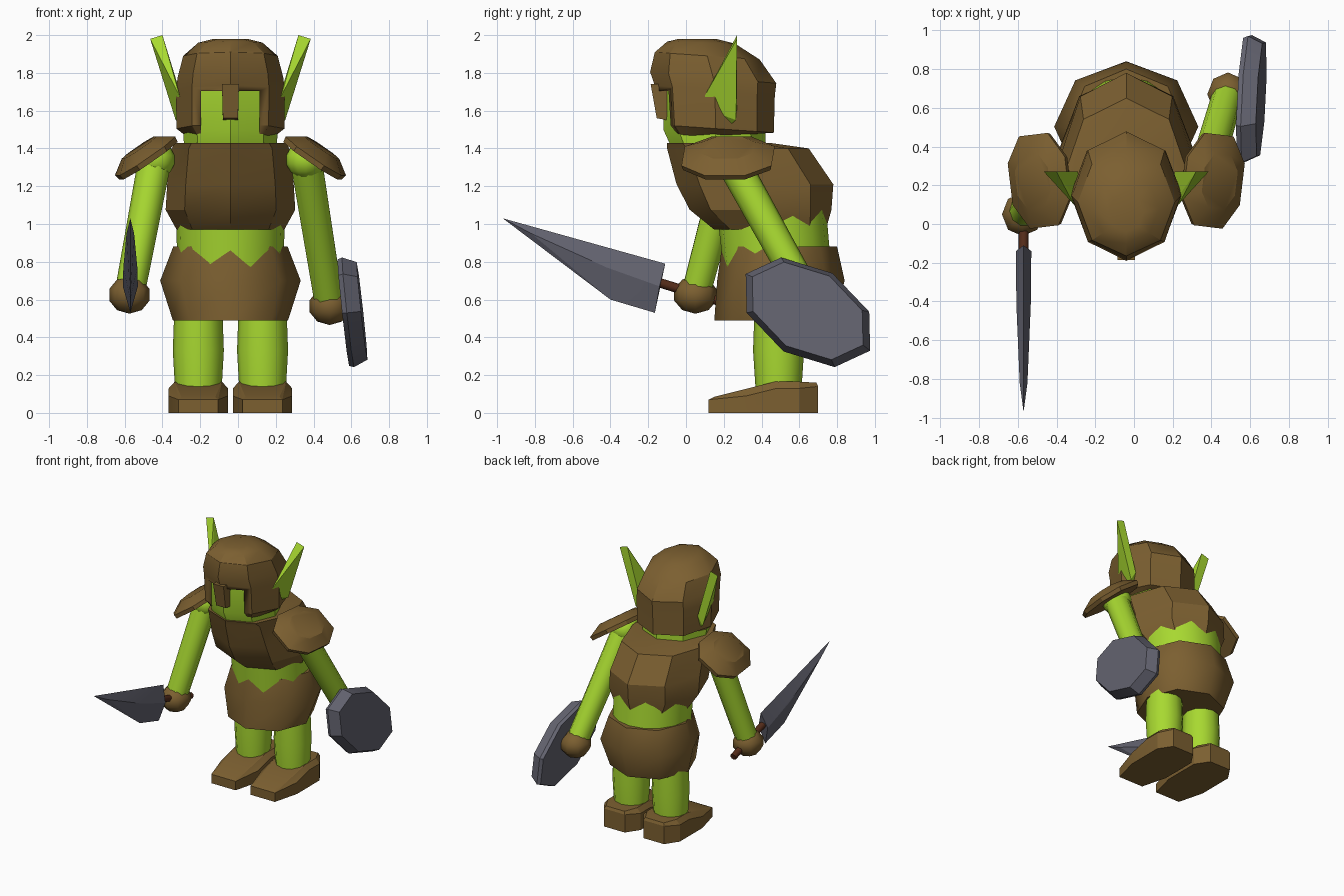
import bpy, bmesh, math
from mathutils import Vector, Matrix

cube = bpy.data.objects.get("Cube")
if cube:
    bpy.data.objects.remove(cube)

MID = -0.04  # body centre line in x


def material(name, rgb):
    m = bpy.data.materials.new(name)
    m.use_nodes = True
    m.diffuse_color = (*rgb, 1)
    m.node_tree.nodes["Principled BSDF"].inputs["Base Color"].default_value = (*rgb, 1)
    return m


green = material("green_skin", (0.39, 0.69, 0.03))
brown = material("brown_leather", (0.2, 0.115, 0.03))
steel = material("grey_steel", (0.125, 0.125, 0.16))
wood = material("dark_wood", (0.09, 0.025, 0.01))


def finish(name, bm, mat, angle=30):
    bmesh.ops.recalc_face_normals(bm, faces=bm.faces[:])
    me = bpy.data.meshes.new(name)
    bm.to_mesh(me)
    bm.free()
    me.materials.append(mat)
    ob = bpy.data.objects.new(name, me)
    bpy.context.collection.objects.link(ob)
    bpy.ops.object.select_all(action='DESELECT')
    ob.select_set(True)
    bpy.context.view_layer.objects.active = ob
    bpy.ops.object.shade_smooth_by_angle(angle=math.radians(angle))
    return ob


def skin(name, loops, mat, angle=30):
    """Bridge closed point loops and cap both ends."""
    bm = bmesh.new()
    rows = [[bm.verts.new(p) for p in loop] for loop in loops]
    n = len(rows[0])
    for a, b in zip(rows, rows[1:]):
        for i in range(n):
            j = (i + 1) % n
            bm.faces.new((a[i], a[j], b[j], b[i]))
    bm.faces.new(rows[0])
    bm.faces.new(rows[-1])
    return finish(name, bm, mat, angle)


def oval(c, u, v, n=8):
    """Loop of points around c with half axes u and v."""
    c, u, v = Vector(c), Vector(u), Vector(v)
    return [c + u * math.cos(t) + v * math.sin(t)
            for t in (2 * math.pi * i / n for i in range(n))]


def lathe(name, rings, mat, x=MID, n=8, angle=30):
    """Rings of (z, front y, back y, half width, z rise per unit y)."""
    loops = []
    for z, y0, y1, rx, tilt in rings:
        ry = (y1 - y0) / 2
        loops.append(oval((x, (y0 + y1) / 2, z), (rx, 0, 0), (0, ry, ry * tilt), n))
    return skin(name, loops, mat, angle)


def hull(name, pts, mat, angle=15):
    bm = bmesh.new()
    for p in pts:
        bm.verts.new(p)
    bmesh.ops.convex_hull(bm, input=bm.verts[:])
    bmesh.ops.dissolve_limit(bm, angle_limit=0.02, verts=bm.verts[:], edges=bm.edges[:])
    return finish(name, bm, mat, angle)


def limb(name, a, b, r0, r1, mat, n=10):
    a, b = Vector(a), Vector(b)
    q = (b - a).to_track_quat('Z', 'Y')
    u, v = q @ Vector((1, 0, 0)), q @ Vector((0, 1, 0))
    return skin(name, [oval(a, u * r0, v * r0, n), oval(b, u * r1, v * r1, n)], mat, 50)


def ball(name, c, size, mat, seg, angle):
    bm = bmesh.new()
    bmesh.ops.create_uvsphere(bm, u_segments=seg, v_segments=seg // 2 + 1, radius=1,
                              matrix=Matrix.Translation(c) @ Matrix.Diagonal((*size, 1)))
    return finish(name, bm, mat, angle)


# Body and clothes
lathe("belly", [(0.75, 0.2, 0.77, 0.28, 0), (1.1, 0.16, 0.74, 0.29, 0)], green, n=16, angle=50)
lathe("skirt", [(0.49, 0.15, 0.78, 0.305, 0), (0.7, 0.165, 0.84, 0.372, 0),
                (0.88, 0.19, 0.8, 0.303, 0)], brown, angle=50)
lathe("chest_armour", [(0.97, 0.15, 0.74, 0.285, 0), (1.075, 0.02, 0.77, 0.343, 0),
                       (1.21, -0.05, 0.78, 0.335, 0), (1.4, -0.1, 0.65, 0.312, 0),
                       (1.43, -0.1, 0.44, 0.29, 0)], brown)

# Head and helmet
lathe("head", [(1.39, -0.07, 0.42, 0.245, 0), (1.5, -0.12, 0.42, 0.25, 0),
               (1.75, -0.12, 0.42, 0.25, 0)], green)
helmet = lathe("helmet", [(1.465, -0.09, 0.42, 0.235, 0.06), (1.505, -0.15, 0.465, 0.286, -0.07),
                          (1.705, -0.165, 0.47, 0.288, -0.09), (1.775, -0.19, 0.478, 0.28, -0.09),
                          (1.89, -0.165, 0.39, 0.25, -0.07), (1.96, -0.1, 0.26, 0.17, -0.03),
                          (1.98, -0.04, 0.16, 0.09, 0)], brown)
bm = bmesh.new()
bmesh.ops.create_cube(bm, size=1, matrix=Matrix.Translation((MID, -0.23, 1.5))
                      @ Matrix.Diagonal((0.31, 0.4, 0.41, 1)))
cutter = finish("face_cutter", bm, brown)
cutter.hide_render = True
cut = helmet.modifiers.new("face_opening", 'BOOLEAN')
cut.object = cutter
cut.operation = 'DIFFERENCE'
cut.solver = 'EXACT'
bpy.context.view_layer.objects.active = helmet
bpy.ops.object.modifier_apply(modifier=cut.name)
bpy.data.objects.remove(cutter)
hull("nose_guard", [(MID + s * w, y, z) for s in (-1, 1) for w, y, z in
                    ((0.04, -0.155, 1.56), (0.04, -0.1, 1.55),
                     (0.045, -0.187, 1.74), (0.045, -0.1, 1.74))], brown)

# Paired parts: s is +1 on the model's left
for s, side in ((1, "left"), (-1, "right")):
    # Ear
    ear = [(0.24, 0.1, 1.61), (0.27, 0.1, 1.68), (0.25, 0.24, 1.53), (0.29, 0.265, 1.55),
           (0.25, 0.27, 1.62), (0.36, 0.27, 2.0), (0.425, 0.27, 1.98)]
    hull(side + "_ear", [(MID + s * x, y, z) for x, y, z in ear], green)

    # Leg and shoe
    x = MID + s * 0.17
    lathe(side + "_leg", [(0.1, 0.37, 0.61, 0.122, 0), (0.33, 0.355, 0.625, 0.135, 0),
                          (0.75, 0.37, 0.61, 0.12, 0)], green, x=x, n=12, angle=50)
    shoe = [(0.12, 0.105, 0.07), (0.15, 0.09, 0.085), (0.32, 0.157, 0.09), (0.47, 0.125, 0.165),
            (0.48, 0.157, 0.13), (0.6, 0.157, 0.13), (0.6, 0.125, 0.165),
            (0.69, 0.08, 0.16), (0.7, 0.09, 0.14)]
    hull(side + "_shoe", [(x + t * w, y, h) for y, w, z in shoe
                          for t in (-1, 1) for h in (0, z)], brown)

    # Shoulder joint and shoulder plate
    shoulder = Vector((MID + s * 0.4, 0.24, 1.34))
    ball(side + "_shoulder", shoulder, (0.107, 0.107, 0.1), green, 12, 50)
    out = Vector((s * 0.82, -0.1, -0.57)).normalized()
    along = Vector((s * 0.12, 1, 0)).normalized()
    up = out.cross(along) * s
    c = Vector((MID + s * 0.435, 0.225, 1.335))
    loops = []
    for h, k in ((0, 0.97), (0.03, 1.0), (0.085, 0.58)):
        loops.append([c + up * h + out * (k * 0.18 * a) + along * (k * 0.24 * b) for a, b in
                      ((1, -0.45), (1, 0.45), (0.5, 1), (-0.5, 1),
                       (-1, 0.45), (-1, -0.45), (-0.5, -1), (0.5, -1))])
    skin(side + "_shoulder_plate", loops, brown)

    # Arm and glove
    hand = Vector((0.485, 0.67, 0.565)) if s > 0 else Vector((-0.575, 0.05, 0.625))
    limb(side + "_arm", shoulder, shoulder.lerp(hand, 0.95), 0.088, 0.08, green)
    ball(side + "_glove", hand, (0.112, 0.118, 0.1), brown, 8, 40)

# Sword: flat blade with a raised ridge on both sides
sx = -0.57
limb("sword_handle", (sx, -0.16, 0.695), (sx, 0.23, 0.575), 0.025, 0.025, wood, 8)
edge = [(-0.97, 1.03), (-0.11, 0.79), (-0.165, 0.53), (-0.4, 0.6)]
ridge = [(-0.82, 0.95, 0.02), (-0.42, 0.77, 0.037), (-0.14, 0.67, 0.04)]
hull("sword_blade", [(sx, y, z) for y, z in edge]
     + [(sx + t * w, y, z) for y, z, w in ridge for t in (-1, 1)], steel)

# Shield: long octagon with a bevelled rim
n = Vector((1, -0.02, 0.1)).normalized()
major = Vector((0, 0.85, -0.53))
major = (major - n * major.dot(n)).normalized()
minor = n.cross(major)
c = Vector((0.607, 0.645, 0.535))
skin("shield", [oval(c + n * d, major * 0.388 * k, minor * 0.245 * k)
                for d, k in ((-0.05, 0.97), (-0.025, 1.0), (0.05, 0.89))], steel)
